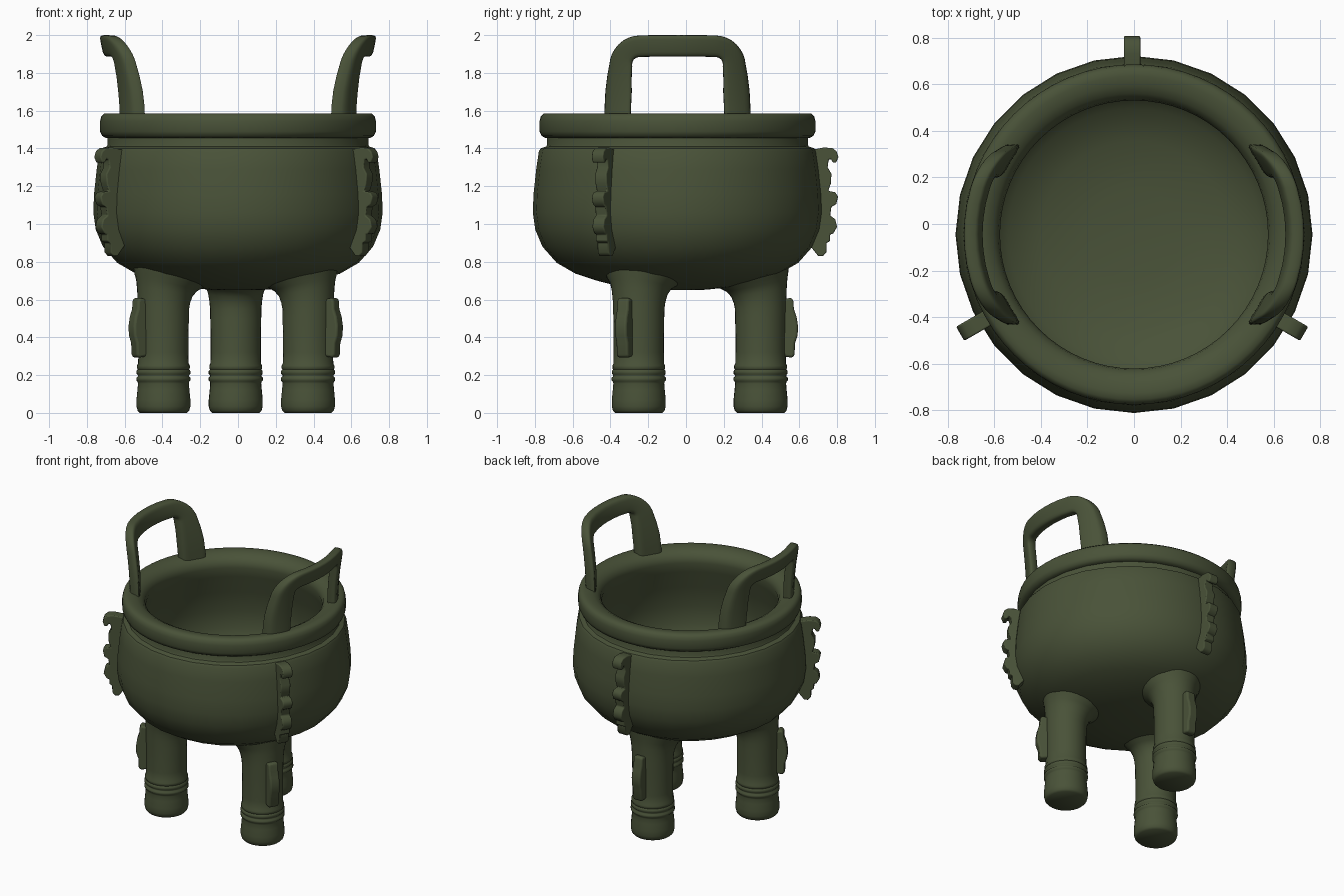
import bpy, bmesh
from math import sin, cos, pi, radians, sqrt
from mathutils import Matrix, Vector

cube = bpy.data.objects.get("Cube")
if cube:
    bpy.data.objects.remove(cube)

CENTRE = Vector((0, -0.045, 0))

bronze = bpy.data.materials.new("dark green bronze")
bronze.use_nodes = True
colour = (0.067, 0.085, 0.04, 1)
bronze.diffuse_color = colour
shader = bronze.node_tree.nodes["Principled BSDF"]
shader.inputs["Base Color"].default_value = colour
shader.inputs["Roughness"].default_value = 0.6


def finish(name, bm, angle=40):
    """Turn a bmesh into a smooth-shaded bronze object."""
    bmesh.ops.recalc_face_normals(bm, faces=bm.faces)
    mesh = bpy.data.meshes.new(name)
    bm.to_mesh(mesh)
    bm.free()
    mesh.materials.append(bronze)
    obj = bpy.data.objects.new(name, mesh)
    bpy.context.collection.objects.link(obj)
    bpy.ops.object.select_all(action="DESELECT")
    obj.select_set(True)
    bpy.context.view_layer.objects.active = obj
    bpy.ops.object.shade_smooth_by_angle(angle=radians(angle))
    return obj


def skin(bm, rings):
    """Bridge successive closed rings of points."""
    loops = [[bm.verts.new(p) for p in ring] for ring in rings]
    n = len(loops[0])
    for a, b in zip(loops, loops[1:]):
        for i in range(n):
            j = (i + 1) % n
            bm.faces.new((a[i], a[j], b[j], b[i]))
    return loops


def lathe(name, profile, sides):
    bm = bmesh.new()
    rings = [[CENTRE + Vector((r * cos(2 * pi * i / sides), r * sin(2 * pi * i / sides), z))
              for i in range(sides)] for r, z in profile]
    skin(bm, rings)
    bmesh.ops.remove_doubles(bm, verts=bm.verts, dist=0.0005)
    return finish(name, bm)


# Bowl: outer belly with shoulder and neck
lathe("bowl_body", [(0, .65), (.15, .652), (.3, .668), (.42, .698), (.54, .737), (.64, .795),
                    (.715, .88), (.753, .97), (.766, 1.06), (.762, 1.16), (.748, 1.29),
                    (.734, 1.385), (.725, 1.4), (.695, 1.41), (.69, 1.42), (.69, 1.5)], 28)

# Rolled rim continuing down into the hollow interior
lathe("rim_and_interior", [(.66, 1.455), (.7, 1.456), (.72, 1.467), (.73, 1.49), (.73, 1.545),
                           (.724, 1.57), (.708, 1.584), (.68, 1.586), (.64, 1.58), (.605, 1.562),
                           (.582, 1.535), (.575, 1.5), (.59, 1.43), (.63, 1.3), (.66, 1.15),
                           (.655, 1.03), (.62, .93), (.54, .85), (.4, .79), (.2, .765), (0, .76)], 64)


# Handles: flat bar swept along a U shape, wrapped round the rim and flared outward
def handle(name, side):
    path = [(-.318, 1.53), (-.316, 1.62), (-.312, 1.7), (-.307, 1.78)]
    cy, cz, rad = -.2, 1.841, .1
    path += [(cy - rad * cos(a), cz + rad * sin(a)) for a in [pi / 2 * k / 8 for k in range(9)]]
    path += [(-.13, 1.943), (-.065, 1.943), (0, 1.943)]
    path += [(-s, z) for s, z in reversed(path[:-1])]
    rings = []
    for k, (s, z) in enumerate(path):
        p, q = path[max(k - 1, 0)], path[min(k + 1, len(path) - 1)]
        tangent = Vector((q[0] - p[0], q[1] - p[1])).normalized()
        half = .057 + .013 * max(0, min(1, (1.9 - z) / .2))
        ring = []
        for i in range(20):
            a = 2 * pi * i / 20
            u = half * abs(cos(a)) ** .5 * (1 if cos(a) > 0 else -1)
            w = .034 * abs(sin(a)) ** .5 * (1 if sin(a) > 0 else -1)
            ds, dz = s - tangent.y * u, z + tangent.x * u
            lift = max(0, (dz - 1.55) / .45)
            rho = .648 + .054 * lift ** 2 + w
            ring.append(CENTRE + Vector((side * sqrt(rho * rho - ds * ds), ds, dz)))
        rings.append(ring)
    bm = bmesh.new()
    loops = skin(bm, rings)
    bm.faces.new(loops[0])
    bm.faces.new(loops[-1])
    finish(name, bm, 50)


handle("left_handle", 1)
handle("right_handle", -1)


# Legs: ringed posts whose tops spread inward under the bowl
LEG_PROFILE = [(0, 0), (.125, 0), (.137, .012), (.143, .035), (.143, .07), (.138, .12), (.135, .155),
               (.137, .165), (.144, .172), (.144, .186), (.136, .193), (.136, .2), (.143, .207),
               (.143, .222), (.136, .23), (.14, .237), (.14, .25), (.134, .262), (.133, .32),
               (.133, .42), (.135, .5)]
FLARE = [(0, .55), (.006, .58), (.02, .615), (.045, .642), (.085, .662), (.12, .69)]


def leg(name, origin, angle):
    sides = 32
    spin = Matrix.Rotation(angle, 3, "Z")
    rings = []
    for r, z in LEG_PROFILE:
        rings.append([(r, z)] * sides)
    for spread, z in FLARE:
        ring = []
        for i in range(sides):
            inward = .5 - .5 * cos(2 * pi * i / sides)
            rise = (1 - inward) * .1 * (z - .55) / .14
            ring.append((.136 + spread * (.12 + .88 * inward), z + rise))
        rings.append(ring)
    points = [[origin + spin @ Vector((r * cos(2 * pi * i / sides), r * sin(2 * pi * i / sides), z))
               for i, (r, z) in enumerate(ring)] for ring in rings]
    bm = bmesh.new()
    skin(bm, points)
    bmesh.ops.remove_doubles(bm, verts=bm.verts, dist=0.0005)
    finish(name, bm, 50)


# Flanges: scalloped outline cut as a plate with rounded edges
def flange(name, outline, width, origin, angle, bevel):
    bm = bmesh.new()
    front = bm.faces.new([bm.verts.new((r, -width / 2, z)) for r, z in outline])
    grown = bmesh.ops.extrude_face_region(bm, geom=[front])["geom"]
    bmesh.ops.translate(bm, vec=(0, width, 0),
                        verts=[v for v in grown if isinstance(v, bmesh.types.BMVert)])
    bmesh.ops.transform(bm, verts=bm.verts,
                        matrix=Matrix.Translation(origin) @ Matrix.Rotation(angle, 4, "Z"))
    obj = finish(name, bm, 50)
    mod = obj.modifiers.new("rounded edges", "BEVEL")
    mod.width, mod.segments, mod.limit_method = bevel, 3, "ANGLE"
    mod.angle_limit = radians(60)


BODY_FLANGE = [(.70, 1.39), (.775, 1.405), (.82, 1.402), (.842, 1.385), (.852, 1.355), (.84, 1.325),
               (.822, 1.325), (.812, 1.345), (.8, 1.34), (.795, 1.3), (.815, 1.265), (.812, 1.215),
               (.798, 1.175), (.835, 1.168), (.85, 1.145), (.84, 1.105), (.815, 1.09), (.808, 1.045),
               (.835, 1.025), (.845, .985), (.825, .95), (.808, .945), (.808, .91), (.79, .9),
               (.788, .85), (.77, .83), (.745, .83), (.69, .9)]
LEG_FLANGE = [(.11, .6), (.165, .61), (.174, .59), (.176, .55), (.19, .51), (.198, .46), (.196, .41),
              (.182, .37), (.18, .31), (.17, .292), (.11, .3)]

for place, degrees in (("back", 90), ("front_right", 210), ("front_left", 330)):
    turn = radians(degrees)
    foot = Vector((-.012 + .442 * cos(turn), -.035 + .43 * sin(turn), 0))
    leg(place + "_leg", foot, turn)
    flange(place + "_leg_flange", LEG_FLANGE, .07, foot, turn, .012)
    flange(place + "_body_flange", BODY_FLANGE, .07, CENTRE + Vector((-.008, 0, 0)), turn, .012)
